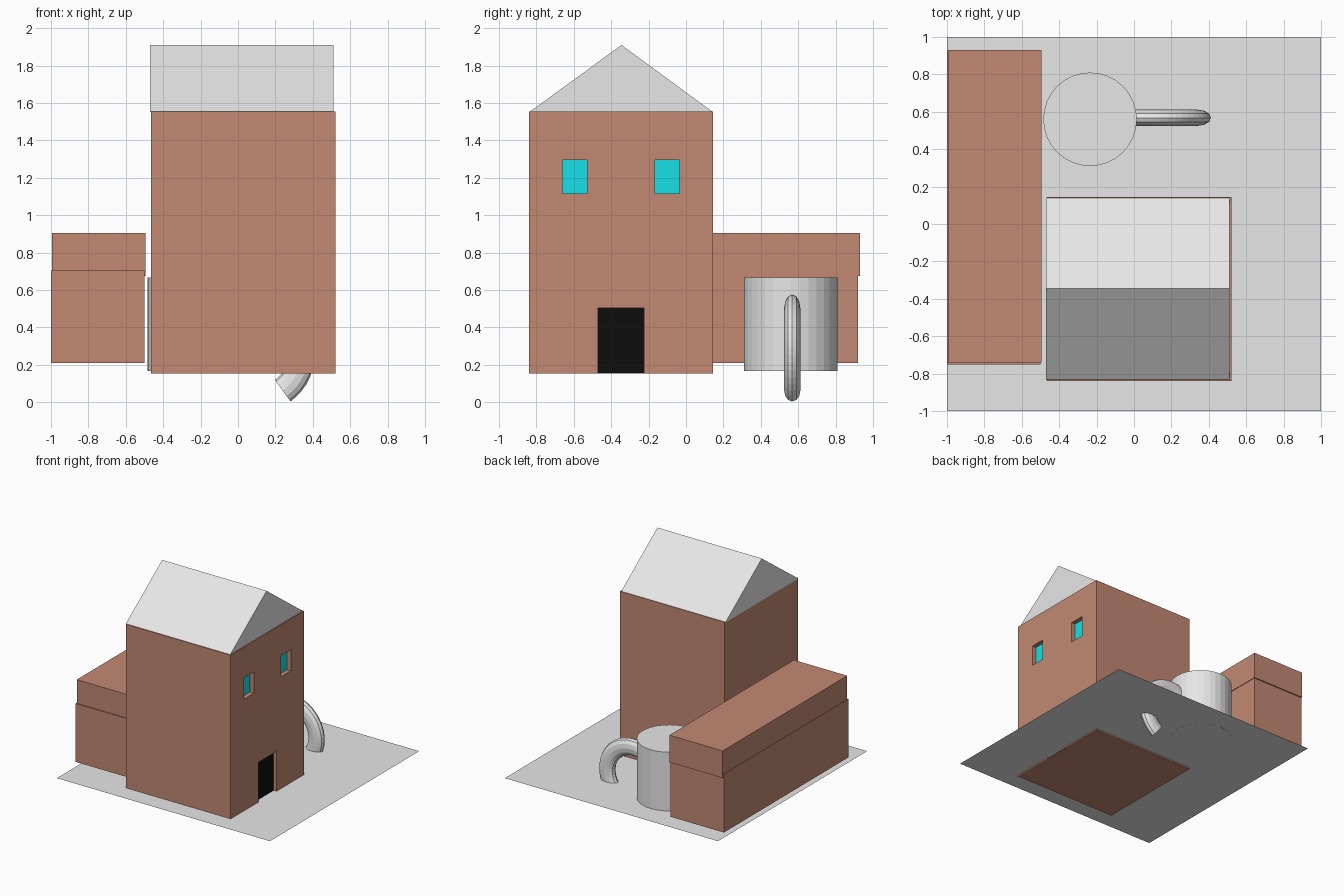
import bpy, bmesh, math
from mathutils import Matrix

if "Cube" in bpy.data.objects:
    bpy.data.objects.remove(bpy.data.objects["Cube"])


def material(name, rgb):
    m = bpy.data.materials.new(name)
    m.diffuse_color = (*rgb, 1)
    m.use_nodes = True
    m.node_tree.nodes["Principled BSDF"].inputs["Base Color"].default_value = m.diffuse_color
    return m


BRICK = material("brick brown", (0.54, 0.25, 0.17))
GREY = material("light grey", (0.80, 0.80, 0.80))
GLASS = material("cyan glass", (0.01, 0.91, 0.98))
BLACK = material("door black", (0.004, 0.004, 0.004))


def finish(name, bm, mat):
    bmesh.ops.recalc_face_normals(bm, faces=bm.faces[:])
    me = bpy.data.meshes.new(name)
    bm.to_mesh(me)
    bm.free()
    me.materials.append(mat)
    ob = bpy.data.objects.new(name, me)
    bpy.context.collection.objects.link(ob)
    return ob


def box(name, x, y, z, mat):
    """Box from (low, high) ranges on each axis."""
    bm = bmesh.new()
    spans = (x, y, z)
    mid = Matrix.Translation([(a + b) / 2 for a, b in spans])
    size = Matrix.Diagonal([b - a for a, b in spans] + [1])
    bmesh.ops.create_cube(bm, size=1, matrix=mid @ size)
    return finish(name, bm, mat)


# ground sheet
bm = bmesh.new()
bmesh.ops.create_grid(bm, x_segments=1, y_segments=1, size=1,
                      matrix=Matrix.Translation((0, 0, 0.167)))
finish("ground_sheet", bm, GREY)

# tall house body, with recessed openings on its right wall
house = box("house_body", (-0.465, 0.52), (-0.84, 0.145), (0.155, 1.555), BRICK)
openings = [
    ("window_front", (-0.66, -0.53), (1.115, 1.295), 0.04, GLASS),
    ("window_back", (-0.165, -0.035), (1.115, 1.295), 0.04, GLASS),
    ("door", (-0.47, -0.225), (0.157, 0.505), 0.03, BLACK),
]
for name, y, z, depth, mat in openings:
    cutter = box(name + "_cutter", (0.52 - depth, 0.6), y, z, BRICK)
    cutter.hide_render = True
    mod = house.modifiers.new(name, "BOOLEAN")
    mod.operation = "DIFFERENCE"
    mod.solver = "EXACT"
    mod.object = cutter
    bpy.context.view_layer.objects.active = house
    bpy.ops.object.modifier_apply(modifier=mod.name)
    bpy.data.objects.remove(cutter)
    # coloured panel at the back of the recess
    box(name, (0.516 - depth, 0.523 - depth), y, z, mat)

# gabled roof: triangle profile extruded along x
bm = bmesh.new()
profile = [(-0.835, 1.553), (0.142, 1.553), (-0.345, 1.91)]
face = bm.faces.new([bm.verts.new((-0.47, y, z)) for y, z in profile])
ext = bmesh.ops.extrude_face_region(bm, geom=[face], use_keep_orig=True)
bmesh.ops.translate(bm, vec=(0.98, 0, 0),
                    verts=[v for v in ext["geom"] if isinstance(v, bmesh.types.BMVert)])
finish("gable_roof", bm, GREY)

# long low building in two overlapping blocks
box("annex_lower", (-1.0, -0.5), (-0.75, 0.92), (0.21, 0.705), BRICK)
box("annex_upper", (-0.995, -0.495), (-0.74, 0.93), (0.675, 0.905), BRICK)

# storage tank
bm = bmesh.new()
bmesh.ops.create_cone(bm, cap_ends=True, segments=32, radius1=0.25, radius2=0.25,
                      depth=0.5, matrix=Matrix.Translation((-0.235, 0.56, 0.416)))
finish("tank", bm, GREY)

# curved outlet pipe: half ring with a flattened section
bm = bmesh.new()
STEPS, SIDES = 24, 12
rings = []
for i in range(STEPS + 1):
    a = math.radians(-54 + 180 * i / STEPS)
    ring = []
    for j in range(SIDES):
        b = 2 * math.pi * j / SIDES
        r = 0.245 + 0.071 * math.cos(b)
        ring.append(bm.verts.new((0.095 + r * math.cos(a),
                                  0.568 + 0.043 * math.sin(b),
                                  0.26 + r * math.sin(a))))
    rings.append(ring)
for r0, r1 in zip(rings, rings[1:]):
    for j in range(SIDES):
        k = (j + 1) % SIDES
        bm.faces.new((r0[j], r0[k], r1[k], r1[j]))
bm.faces.new(rings[0])
bm.faces.new(rings[-1])
finish("outlet_pipe", bm, GREY)
